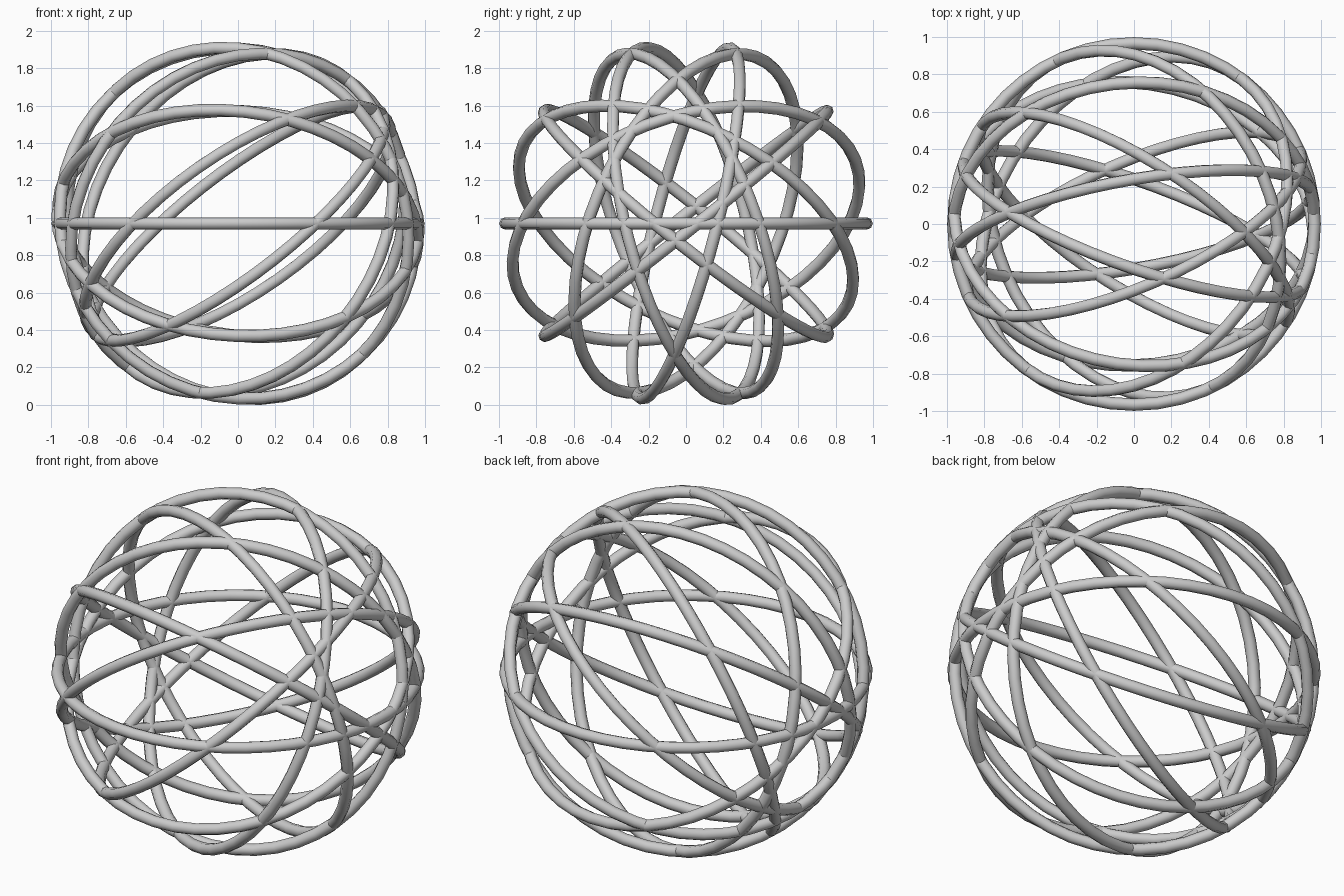
import bpy
from mathutils import Vector

if "Cube" in bpy.data.objects:
    bpy.data.objects.remove(bpy.data.objects["Cube"])

R, r = 0.966, 0.033    # ring radius, tube radius
CENTRE = (0, 0, 0.97)

# Axis of each hoop: all are great circles of one ball
AXES = [
    (0, 0, 1),                                      # level hoop
    (0.11, 0.62, 0.78), (0.04, -0.62, 0.78),        # leaning to front and back
    (-0.53, 0.38, 0.76), (-0.586, -0.28, 0.76),     # rising to the right
    (-0.38, 0.86, 0.34), (-0.51, -0.785, 0.345),    # steep, inner
    (0.33, 0.915, 0.235), (0.17, -0.955, 0.245),    # steep, outer
]


def hoop(index, axis):
    q = Vector((0, 0, 1)).rotation_difference(Vector(axis).normalized())
    bpy.ops.mesh.primitive_torus_add(
        major_radius=R, minor_radius=r, major_segments=48, minor_segments=8,
        location=CENTRE, rotation=q.to_euler())
    bpy.context.object.name = f"hoop_{index}"
    bpy.ops.object.shade_smooth()


for i, axis in enumerate(AXES):
    hoop(i, axis)
